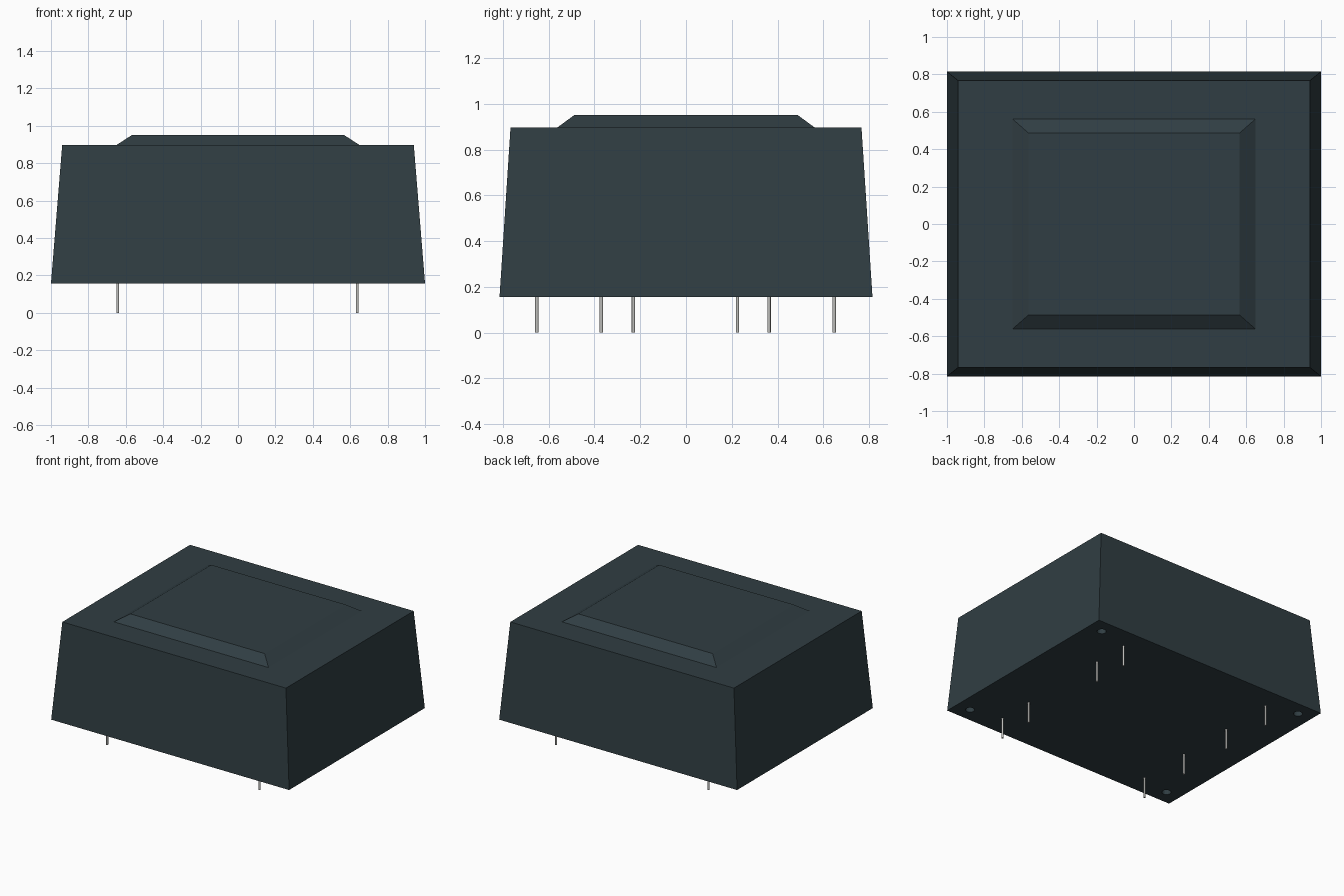
import bpy, bmesh
from mathutils import Matrix

cube = bpy.data.objects.get("Cube")
if cube:
    bpy.data.objects.remove(cube, do_unlink=True)


def material(name, color, metallic=0.0):
    m = bpy.data.materials.new(name)
    m.use_nodes = True
    m.diffuse_color = color
    bsdf = m.node_tree.nodes["Principled BSDF"]
    bsdf.inputs["Base Color"].default_value = color
    bsdf.inputs["Metallic"].default_value = metallic
    return m


casing = material("dark slate casing", (0.030, 0.048, 0.056, 1))
metal = material("pin metal", (0.52, 0.52, 0.50, 1))


def add_object(name, bm, mat):
    mesh = bpy.data.meshes.new(name)
    bmesh.ops.recalc_face_normals(bm, faces=bm.faces)
    bm.to_mesh(mesh)
    bm.free()
    mesh.materials.append(mat)
    obj = bpy.data.objects.new(name, mesh)
    bpy.context.collection.objects.link(obj)
    return obj


def add_cylinder(bm, x, y, z0, z1, radius, sides):
    bmesh.ops.create_cone(bm, cap_ends=True, segments=sides, radius1=radius,
                          radius2=radius, depth=z1 - z0,
                          matrix=Matrix.Translation((x, y, (z0 + z1) / 2)))


BOTTOM, SHOULDER, TOP = 0.157, 0.897, 0.952

# Body: tapered box whose top is stepped inward and raised as a bevelled panel
rings = [(1.0, 0.815, BOTTOM), (0.94, 0.767, SHOULDER),
         (0.65, 0.562, SHOULDER), (0.565, 0.487, TOP)]
bm = bmesh.new()
loops = [[bm.verts.new((sx * hx, sy * hy, z))
          for sx, sy in ((-1, -1), (1, -1), (1, 1), (-1, 1))]
         for hx, hy, z in rings]
for low, high in zip(loops, loops[1:]):
    for i in range(4):
        j = (i + 1) % 4
        bm.faces.new((low[i], low[j], high[j], high[i]))
bm.faces.new(loops[0][::-1])
bm.faces.new(loops[-1])
body = add_object("body", bm, casing)

# Blind round holes in the underside corners
bm = bmesh.new()
for sx in (-1, 1):
    for sy in (-1, 1):
        add_cylinder(bm, sx * 0.885, sy * 0.707, BOTTOM - 0.05, BOTTOM + 0.05, 0.032, 16)
cutter = add_object("corner_hole_cutter", bm, casing)
cutter.hide_render = True
cutter.hide_viewport = True
cut = body.modifiers.new("corner_holes", "BOOLEAN")
cut.operation = "DIFFERENCE"
cut.solver = "EXACT"
cut.object = cutter

# Contact pins: two rows of four with different spacing
rows = {"left": (0.638, (-0.652, -0.37, 0.363, 0.648)),
        "right": (-0.643, (-0.652, -0.23, 0.225, 0.648))}
for side, (x, ys) in rows.items():
    for n, y in enumerate(ys, 1):
        bm = bmesh.new()
        add_cylinder(bm, x, y, 0.0, BOTTOM + 0.01, 0.0075, 12)
        pin = add_object(f"{side}_pin_{n}", bm, metal)
        for p in pin.data.polygons:
            p.use_smooth = abs(p.normal.z) < 0.5
        for e in pin.data.edges:
            a, b = (pin.data.vertices[v].co.z for v in e.vertices)
            e.use_edge_sharp = abs(a - b) < 1e-4
